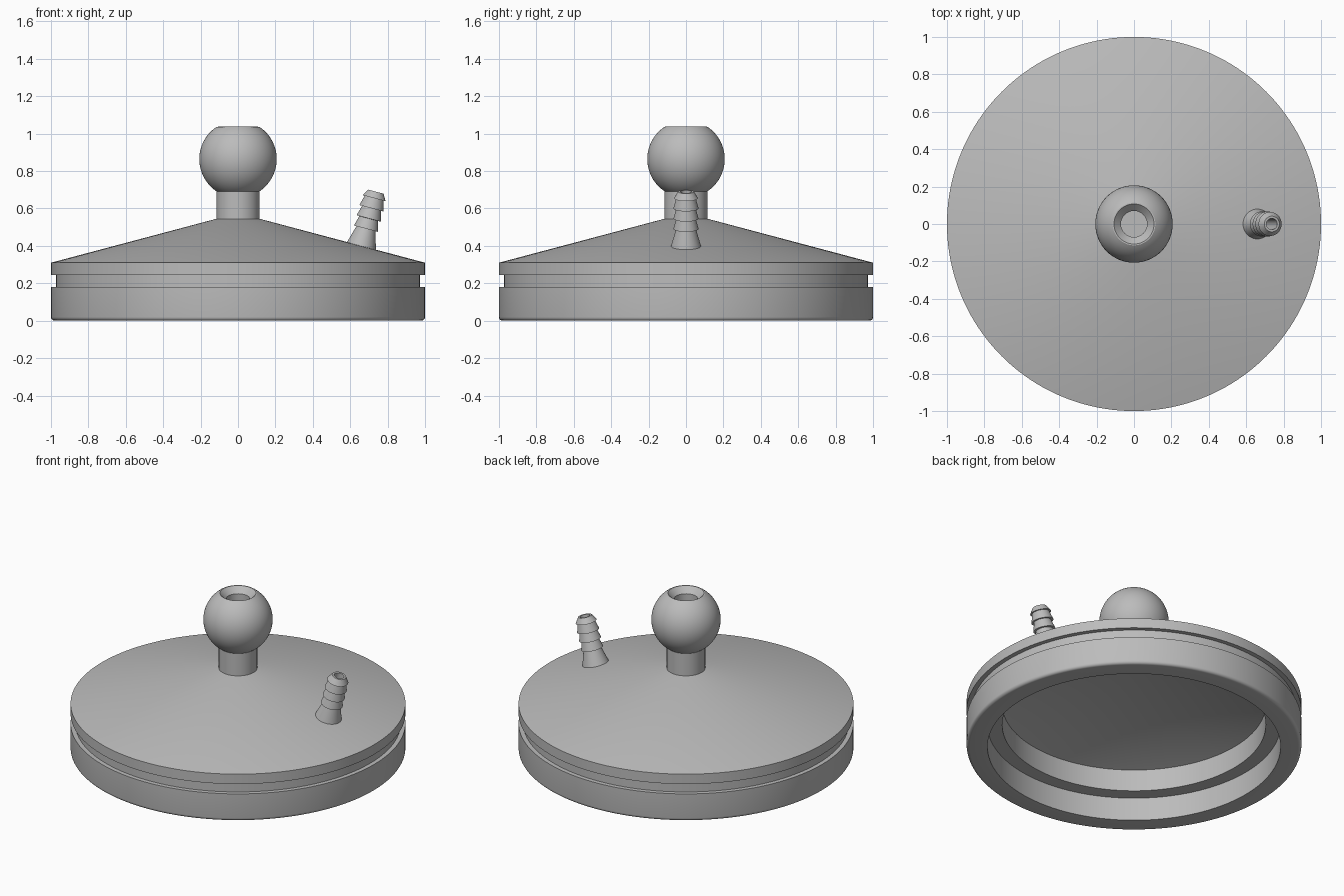
import bpy, bmesh, math
from mathutils import Matrix, Vector

cube = bpy.data.objects.get("Cube")
if cube:
    bpy.data.objects.remove(cube)

grey = bpy.data.materials.new("satin_grey")
grey.use_nodes = True
colour = (0.5, 0.5, 0.5, 1)
grey.diffuse_color = colour
grey.node_tree.nodes["Principled BSDF"].inputs["Base Color"].default_value = colour


def revolve(name, profile, steps, closed=False):
    """Spin an (radius, height) profile about the z axis into a smooth solid."""
    bm = bmesh.new()
    verts = [bm.verts.new((r, 0, z)) for r, z in profile]
    edges = [bm.edges.new(pair) for pair in zip(verts, verts[1:])]
    if closed:
        edges.append(bm.edges.new((verts[-1], verts[0])))
    bmesh.ops.spin(bm, geom=verts + edges, cent=(0, 0, 0), axis=(0, 0, 1),
                   angle=math.tau, steps=steps)
    bmesh.ops.remove_doubles(bm, verts=bm.verts, dist=0.0002)
    bmesh.ops.recalc_face_normals(bm, faces=bm.faces)
    mesh = bpy.data.meshes.new(name)
    bm.to_mesh(mesh)
    bm.free()
    mesh.materials.append(grey)
    obj = bpy.data.objects.new(name, mesh)
    bpy.context.collection.objects.link(obj)
    bpy.ops.object.select_all(action="DESELECT")
    obj.select_set(True)
    bpy.context.view_layer.objects.active = obj
    bpy.ops.object.shade_smooth_by_angle(angle=math.radians(25))
    return obj


def arc(radius, cr, cz, start, end, count):
    """Points on an arc, angles in degrees from the horizontal."""
    angles = [math.radians(start + (end - start) * i / count) for i in range(count + 1)]
    return [(cr + radius * math.cos(a), cz + radius * math.sin(a)) for a in angles]


# Conical cap: rounded bottom edge, outer groove, stepped hollow underside
fillet = arc(0.02, 0.98, 0.02, -90, 0, 5)
cap_profile = fillet + [
    (1, 0.18), (0.972, 0.18), (0.972, 0.245), (1, 0.245), (1, 0.31),
    (0.115, 0.545), (0, 0.545),
    (0, 0.505), (0.787, 0.295), (0.787, 0.152), (0.875, 0.152), (0.875, 0),
    fillet[0]]
revolve("conical_cap", cap_profile, 160)

# Ball knob: neck, truncated ball and countersunk blind hole
ball_profile = [(0, 0.53), (0.115, 0.53), (0.115, 0.69)]
ball_profile += arc(0.207, 0, 0.864, -56.5, 56.5, 28)
ball_profile += [(0.107, 1.037), (0.07, 1.0), (0.07, 0.75), (0, 0.75)]
revolve("ball_knob", ball_profile, 64)

# Barbed hose nozzle: flared foot, barbs and a bore, square to the cone
nozzle_profile = [(0, -0.03), (0.088, -0.03), (0.053, 0.095)]
for height in (0.095, 0.152, 0.208):
    nozzle_profile += [(0.067, height), (0.052, height + 0.056)]
nozzle_profile += [(0.064, 0.264), (0.042, 0.3), (0.03, 0.3), (0.03, 0), (0, 0)]
nozzle = revolve("hose_nozzle", nozzle_profile, 40)
slope = math.atan2(0.235, 0.885)
nozzle.matrix_world = (Matrix.Translation(Vector((0.66, 0, 0.4)))
                       @ Matrix.Rotation(slope, 4, "Y"))
